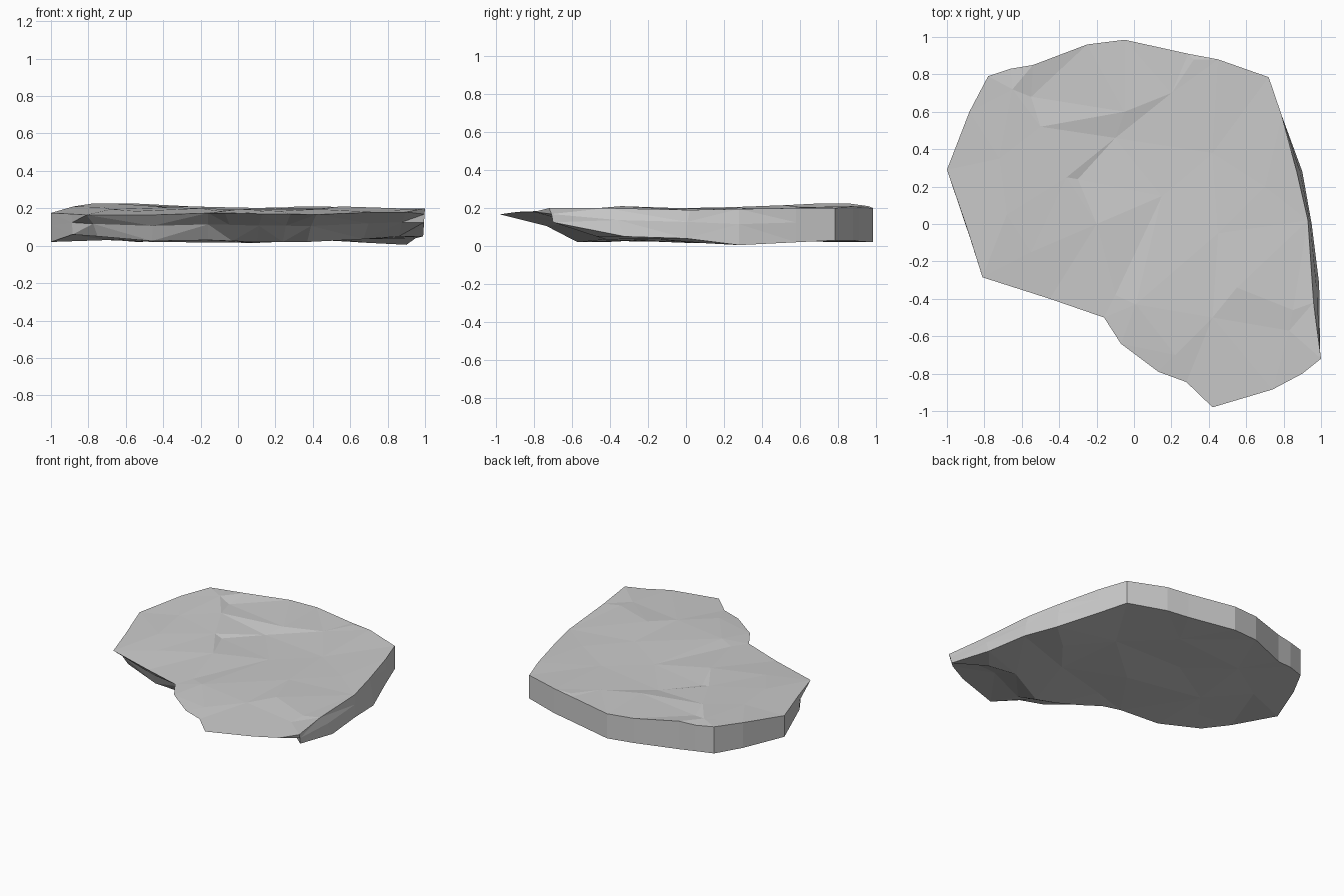
import bpy, bmesh
from mathutils import Vector
from mathutils.geometry import delaunay_2d_cdt

# Slab rim, clockwise from the left tip: x, y, top z, bottom z
RIM = [
    (-1.0, .29, .175, .02), (-.88, .60, .21, .025), (-.78, .79, .225, .03),
    (-.66, .83, .22, .03), (-.54, .85, .225, .02), (-.25, .96, .21, .03),
    (-.05, .985, .20, .02), (.29, .91, .205, .025), (.45, .88, .21, .03),
    (.72, .785, .20, .03), (.79, .58, .20, .02), (.87, .28, .195, .005),
    (.93, .02, .19, .04), (.96, -.42, .20, .05), (1.0, -.72, .20, .125),
    (.90, -.80, .18, .05), (.74, -.885, .18, .035), (.42, -.98, .167, .02),
    (.28, -.845, .17, .02), (.13, -.79, .17, .02), (-.07, -.64, .175, .025),
    (-.16, -.50, .175, .03), (-.45, -.40, .165, .025), (-.81, -.285, .165, .05),
    (-.89, -.03, .17, .06)]

# Where the underside edge is not straight below the rim
BASE_XY = {11: (.90, .28), 12: (.95, 0), 13: (.99, -.32), 14: (.995, -.70),
           15: (.86, -.47), 16: (.67, -.42), 17: (.37, -.57), 18: (.24, -.52),
           19: (.10, -.44), 20: (-.03, -.36), 21: (-.16, -.33),
           22: (-.46, -.30), 23: (-.75, -.20), 24: (-.885, -.05)}

# Bumps and hollows of the upper face
TOP_POINTS = [
    (-.72, .35, .205), (-.65, .72, .225), (-.55, .68, .205), (-.50, .52, .215),
    (-.10, .46, .185), (-.05, .60, .205), (-.30, .24, .19), (-.36, .25, .205),
    (-.20, 0, .20), (-.55, -.15, .185), (-.68, .05, .195), (-.10, -.38, .185),
    (.01, -.43, .195), (.20, .70, .20), (.32, .88, .21), (.42, .38, .195),
    (.15, .15, .19), (.45, -.05, .20), (.70, .20, .195), (.55, -.34, .21),
    (.85, -.46, .20), (.83, -.57, .19), (.42, -.50, .195), (.22, -.70, .185)]

# Bumps of the underside
BOTTOM_POINTS = [
    (-.70, .40, .03), (-.45, .15, .02), (-.40, .60, .025), (-.10, .35, .035),
    (.10, .05, .015), (.15, .65, .025), (.45, .35, .03), (.50, -.15, .035),
    (.70, .10, .015), (.10, -.25, .03), (-.60, -.05, .035)]


def cap(bm, ring, inner):
    """Triangulate a ring of vertices together with loose interior points."""
    verts = ring + [bm.verts.new(p) for p in inner]
    n = len(ring)
    edges = [(i, (i + 1) % n) for i in range(n)]
    out = delaunay_2d_cdt([v.co.xy for v in verts], edges, [], 1, 1e-5)
    for f in out[2]:
        bm.faces.new([verts[out[3][i][0]] for i in f])


def bridge(bm, a, b):
    """Triangulated wall between two rings, diagonals alternating."""
    n = len(a)
    for i in range(n):
        j = (i + 1) % n
        if i % 2:
            tris = ((a[i], a[j], b[j]), (a[i], b[j], b[i]))
        else:
            tris = ((a[i], a[j], b[i]), (a[j], b[j], b[i]))
        for t in tris:
            bm.faces.new(t)


bm = bmesh.new()
top, mid, base = [], [], []
for i, (x, y, zt, zb) in enumerate(RIM):
    p = Vector((x, y, zt))
    q = Vector((*BASE_XY.get(i, (x, y)), zb))
    m = p.lerp(q, .6)
    m.z = zt + (zb - zt) * .42   # undercut bulges slightly
    for ring, co in ((top, p), (mid, m), (base, q)):
        ring.append(bm.verts.new(co))

# Upper face, side walls and underside
cap(bm, top, TOP_POINTS)
bridge(bm, top, mid)
bridge(bm, mid, base)
cap(bm, base, BOTTOM_POINTS)
bmesh.ops.recalc_face_normals(bm, faces=bm.faces)

mesh = bpy.data.meshes.new("rock_slab")
bm.to_mesh(mesh)
bm.free()
bpy.context.collection.objects.link(bpy.data.objects.new("rock_slab", mesh))
